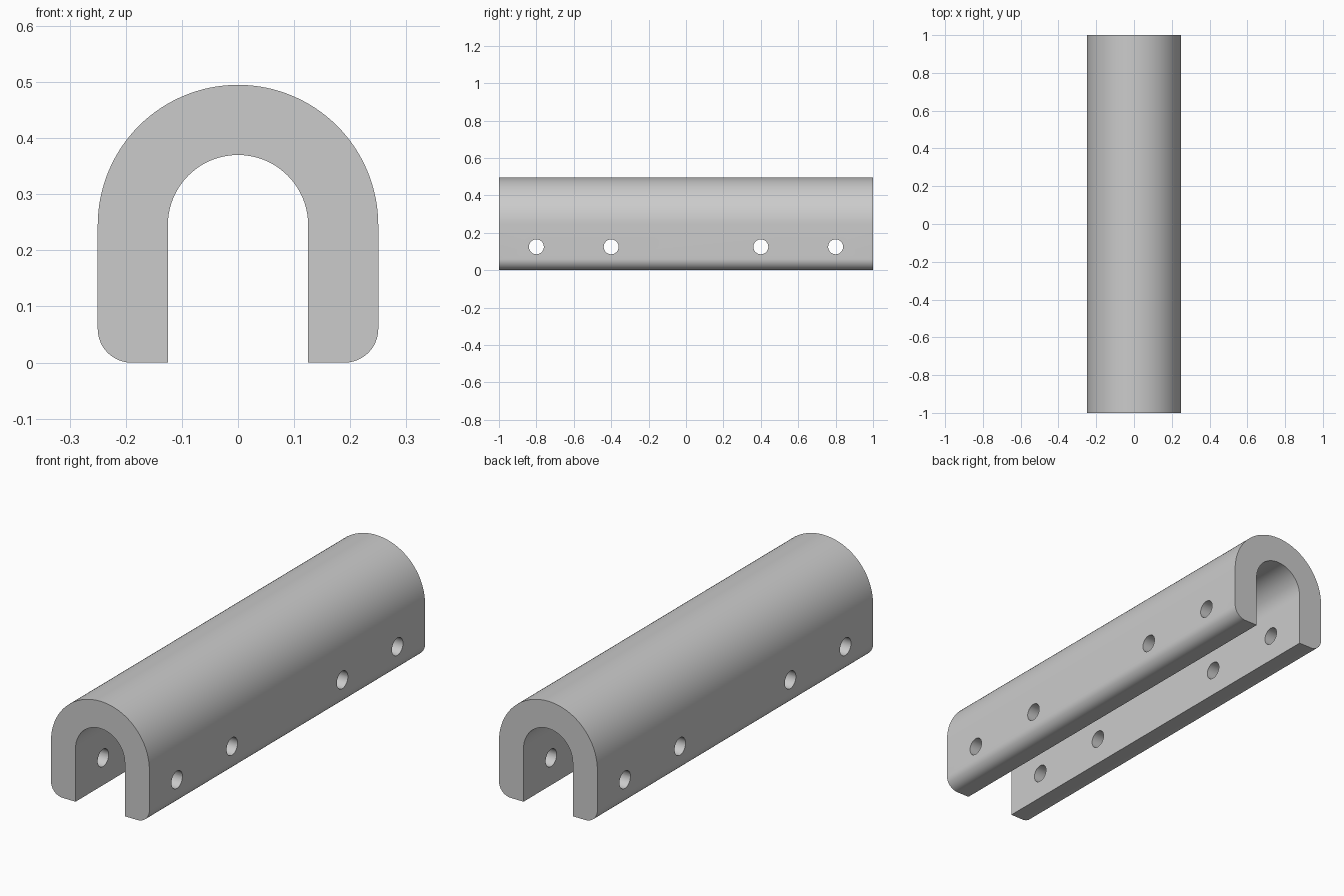
import bpy
import bmesh
from math import cos, sin, pi, radians
from mathutils import Matrix, Vector

default = bpy.data.objects.get("Cube")
if default:
    bpy.data.objects.remove(default, do_unlink=True)

LENGTH = 2.0
OUTER, INNER = 0.25, 0.125
ARCH_Z = 0.245          # height of the arch centre
CORNER = 0.06           # rounding of the lower outer edges
HOLE_RADIUS, HOLE_Z = 0.04, 0.125
HOLE_YS = (-0.8, -0.4, 0.4, 0.8)


def arc(cx, cz, radius, start, end, steps):
    """Points along an arc in the XZ plane, angles in degrees."""
    angles = [radians(start + (end - start) * i / steps) for i in range(steps + 1)]
    return [(cx + radius * cos(a), cz + radius * sin(a)) for a in angles]


def mesh_object(name, bm):
    bmesh.ops.recalc_face_normals(bm, faces=bm.faces)
    mesh = bpy.data.meshes.new(name)
    bm.to_mesh(mesh)
    bm.free()
    obj = bpy.data.objects.new(name, mesh)
    bpy.context.collection.objects.link(obj)
    return obj


# Plain grey material
grey = bpy.data.materials.new("plain grey")
grey.use_nodes = True
colour = (0.6, 0.6, 0.6, 1.0)
grey.diffuse_color = colour
grey.node_tree.nodes["Principled BSDF"].inputs["Base Color"].default_value = colour

# Arched channel: U-shaped profile extruded along its length
profile = arc(OUTER - CORNER, CORNER, CORNER, -90, 0, 12)
profile += arc(0, ARCH_Z, OUTER, 0, 180, 64)
profile += arc(CORNER - OUTER, CORNER, CORNER, 180, 270, 12)
profile += [(-INNER, 0)]
profile += arc(0, ARCH_Z, INNER, 180, 0, 48)
profile += [(INNER, 0)]

bm = bmesh.new()
end_face = bm.faces.new([bm.verts.new((x, -LENGTH / 2, z)) for x, z in profile])
extruded = bmesh.ops.extrude_face_region(bm, geom=[end_face], use_keep_orig=True)
moved = [v for v in extruded["geom"] if isinstance(v, bmesh.types.BMVert)]
bmesh.ops.translate(bm, verts=moved, vec=Vector((0, LENGTH, 0)))
channel = mesh_object("arched_channel", bm)
channel.data.materials.append(grey)

# Cross holes through both walls
bm = bmesh.new()
for y in HOLE_YS:
    place = Matrix.Translation((0, y, HOLE_Z)) @ Matrix.Rotation(pi / 2, 4, "Y")
    bmesh.ops.create_cone(bm, cap_ends=True, segments=32, radius1=HOLE_RADIUS,
                          radius2=HOLE_RADIUS, depth=3 * OUTER, matrix=place)
cutter = mesh_object("hole_cutter", bm)
cutter.data.materials.append(grey)
cutter.hide_render = True

cut = channel.modifiers.new("holes", "BOOLEAN")
cut.operation = "DIFFERENCE"
cut.solver = "EXACT"
cut.object = cutter

# Apply the cut, drop the cutter and smooth the curved faces
bpy.ops.object.select_all(action="DESELECT")
channel.select_set(True)
bpy.context.view_layer.objects.active = channel
bpy.ops.object.modifier_apply(modifier=cut.name)
bpy.data.objects.remove(cutter, do_unlink=True)
bpy.ops.object.shade_smooth_by_angle(angle=radians(30))
